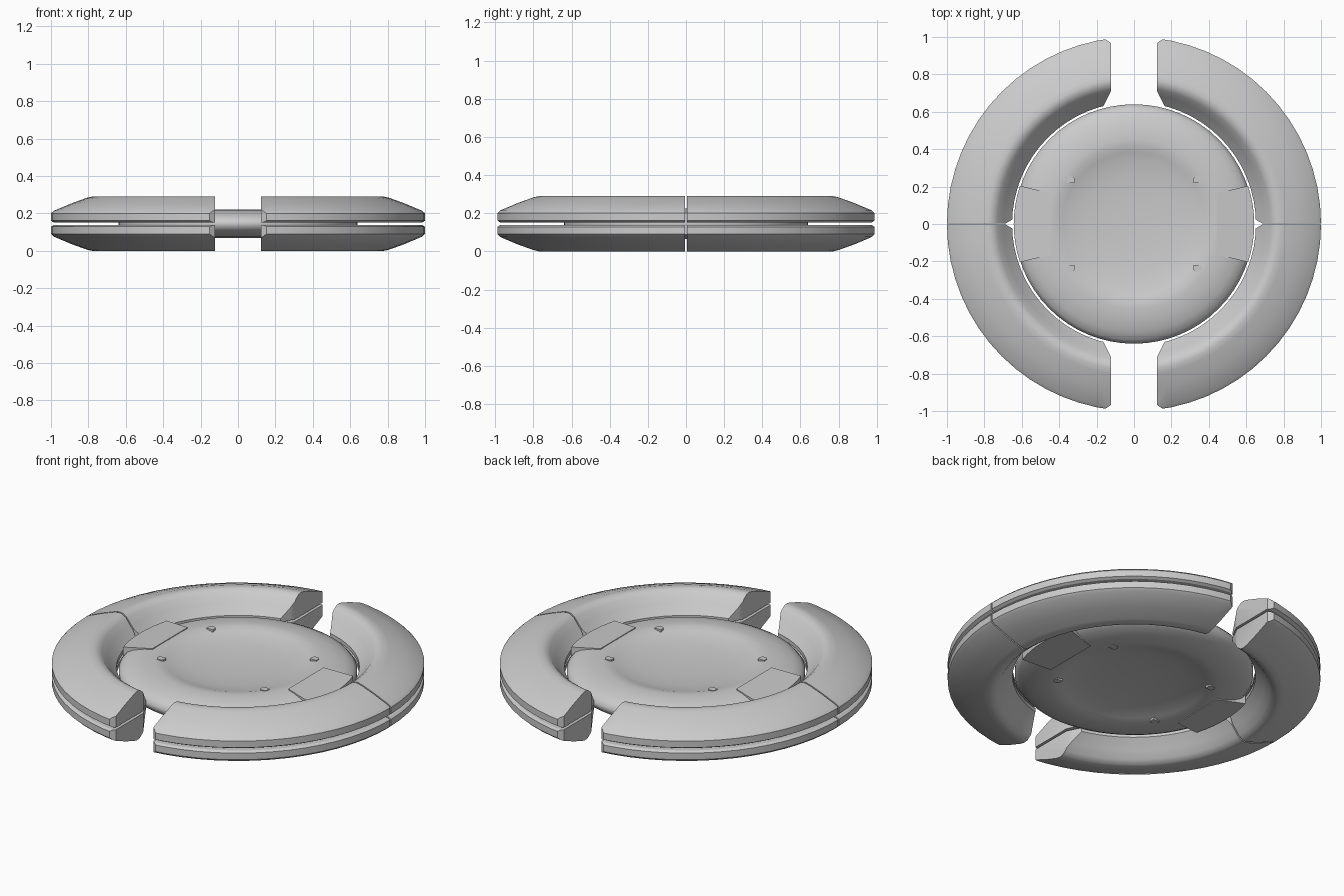
import bpy, bmesh, math
from mathutils import Vector

if "Cube" in bpy.data.objects:
    bpy.data.objects.remove(bpy.data.objects["Cube"])

MID = 0.145  # height of the horizontal symmetry plane


def finish(bm, name, axes, angle=30):
    """Turn a bmesh into a mirrored, smooth-shaded object on the mid plane."""
    bmesh.ops.recalc_face_normals(bm, faces=bm.faces)
    mesh = bpy.data.meshes.new(name)
    bm.to_mesh(mesh)
    bm.free()
    obj = bpy.data.objects.new(name, mesh)
    bpy.context.collection.objects.link(obj)
    obj.location.z = MID
    if any(axes):
        mod = obj.modifiers.new("mirror", 'MIRROR')
        mod.use_axis = axes
        mod.use_mirror_merge = False
    bpy.ops.object.select_all(action='DESELECT')
    obj.select_set(True)
    bpy.context.view_layer.objects.active = obj
    bpy.ops.object.shade_smooth_by_angle(angle=math.radians(angle))
    return obj


def sweep(bm, profile, a0, a1, steps):
    """Sweep a closed (radius, z) profile around z."""
    rows = []
    for i in range(steps + 1):
        a = a0 + (a1 - a0) * i / steps
        rows.append([bm.verts.new((r * math.cos(a), r * math.sin(a), z)) for r, z in profile])
    n = len(profile)
    for p, q in zip(rows, rows[1:]):
        for j in range(n):
            k = (j + 1) % n
            bm.faces.new((p[j], q[j], q[k], p[k]))


def trim(bm, co, normal):
    """Cut away everything on the normal side and cap the cut."""
    geom = bm.verts[:] + bm.edges[:] + bm.faces[:]
    res = bmesh.ops.bisect_plane(bm, geom=geom, plane_co=Vector(co), plane_no=Vector(normal),
                                 clear_outer=True, dist=1e-5)
    edges = [e for e in res['geom_cut'] if isinstance(e, bmesh.types.BMEdge)]
    bmesh.ops.edgenet_fill(bm, edges=edges)


def prism(bm, outline, top, bottom):
    """Solid from an xy outline; top is a function of x giving the height."""
    up = [bm.verts.new((x, y, top(x))) for x, y in outline]
    low = [bm.verts.new((x, y, bottom)) for x, y in outline]
    bm.faces.new(up)
    bm.faces.new(low[::-1])
    n = len(outline)
    for i in range(n):
        k = (i + 1) % n
        bm.faces.new((low[i], low[k], up[k], up[i]))


# outer ring: one segment, mirrored into eight
ring = [(0.985, 0.007), (1.0, 0.016), (1.0, 0.055), (0.985, 0.069), (0.89, 0.109), (0.81, 0.138),
        (0.78, 0.145), (0.755, 0.142), (0.73, 0.124), (0.70, 0.085), (0.67, 0.05),
        (0.652, 0.03), (0.652, 0.007)]
bm = bmesh.new()
sweep(bm, ring, 0, math.pi / 2, 16)
trim(bm, (0, 0.004, 0), (0, -1, 0))
trim(bm, (0.123, 0, 0), (-1, 0, 0))
trim(bm, (0.123, 0.71, 0), (-0.08, -0.04, 0))     # inner corner at the gap
trim(bm, (0.123, 0.968, 0), (-0.02, 0.03, 0))     # outer corner at the gap
trim(bm, (0.685, 0.004, 0), (-0.02, -0.035, 0))   # inner corner at the side seam
finish(bm, "ring_segments", (True, True, True))

# central dished disc
half = [(0.0, 0.032), (0.14, 0.034), (0.26, 0.042), (0.34, 0.053), (0.385, 0.065), (0.42, 0.075),
        (0.455, 0.077), (0.52, 0.070), (0.58, 0.055), (0.62, 0.035), (0.64, 0.012)]
bm = bmesh.new()
outline = half + [(r, -z) for r, z in reversed(half)]
verts = [bm.verts.new((r, 0, z)) for r, z in outline]
edges = [bm.edges.new(p) for p in zip(verts, verts[1:])]
bmesh.ops.spin(bm, geom=verts + edges, cent=(0, 0, 0), axis=(0, 0, 1),
               angle=2 * math.pi, steps=64, use_merge=True)
bmesh.ops.remove_doubles(bm, verts=bm.verts, dist=1e-4)
finish(bm, "central_disc", (False, False, False), 50)

# side plates set into the disc rim
arc = [math.radians(-18.5 + 37 * i / 8) for i in range(9)]
plate = [(0.445, 0.165), (0.445, -0.165)] + [(0.643 * math.cos(a), 0.643 * math.sin(a)) for a in arc]
bm = bmesh.new()
prism(bm, plate, lambda x: 0.081 - 0.12 * (x - 0.445), 0.01)
finish(bm, "side_plates", (True, False, True))

# small studs
bm = bmesh.new()
stud = [(0.318, 0.218), (0.36, 0.218), (0.36, 0.245), (0.35, 0.255), (0.328, 0.255), (0.318, 0.245)]
prism(bm, stud, lambda x: 0.08, 0.03)
finish(bm, "studs", (True, True, True))
